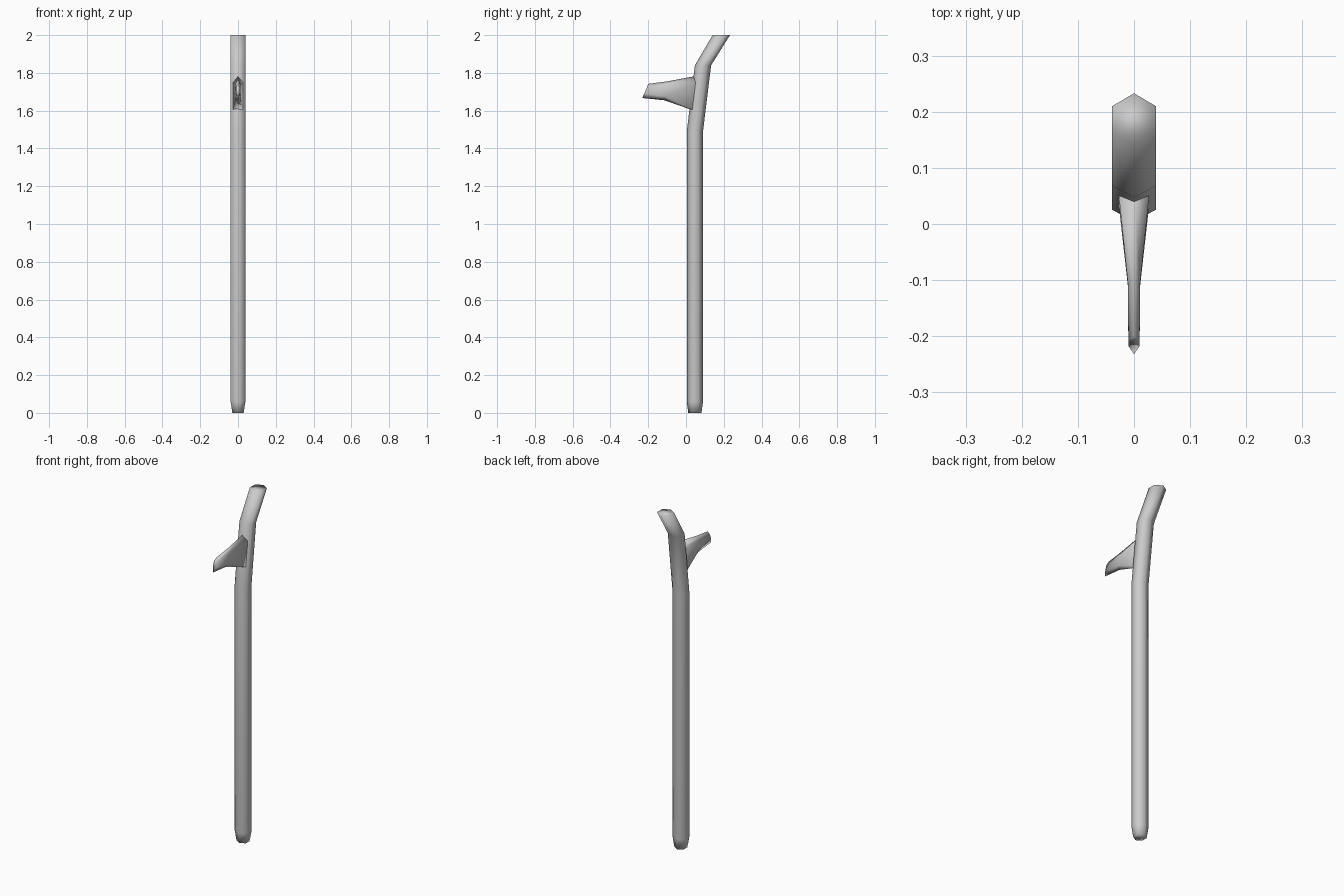
import bpy, bmesh

if "Cube" in bpy.data.objects:
    bpy.data.objects.remove(bpy.data.objects["Cube"])


def loft(name, rings):
    """Skin a closed tube through rings of equal vertex count and cap both ends."""
    bm = bmesh.new()
    loops = [[bm.verts.new(p) for p in ring] for ring in rings]
    n = len(loops[0])
    for a, b in zip(loops, loops[1:]):
        for i in range(n):
            j = (i + 1) % n
            bm.faces.new((a[i], a[j], b[j], b[i]))
    bm.faces.new(loops[0])
    bm.faces.new(loops[-1])
    bmesh.ops.recalc_face_normals(bm, faces=bm.faces[:])
    for f in bm.faces:
        f.smooth = True
    mesh = bpy.data.meshes.new(name)
    bm.to_mesh(mesh)
    bm.free()
    obj = bpy.data.objects.new(name, mesh)
    bpy.context.collection.objects.link(obj)
    return obj


def hexagon(y, z, hx, ry):
    """Horizontal hexagon with its points facing front and back."""
    return [(0, y - ry, z), (hx, y - ry / 2, z), (hx, y + ry / 2, z),
            (0, y + ry, z), (-hx, y + ry / 2, z), (-hx, y - ry / 2, z)]


def blade_section(w, top, shoulder, low, bottom):
    """Upright six-sided section; each level is a (y, z) pair."""
    return [(0, *top), (w, *shoulder), (w, *low),
            (0, *bottom), (-w, *low), (-w, *shoulder)]


# Bent pole: tapered foot, straight shaft, two bends towards the back
loft("pole", [
    hexagon(0.047, 0.0, 0.030, 0.035),
    hexagon(0.047, 0.06, 0.039, 0.043),
    hexagon(0.047, 1.49, 0.039, 0.043),
    hexagon(0.090, 1.84, 0.039, 0.043),
    hexagon(0.187, 2.0, 0.039, 0.046),
])

# Side spur: wide root sunk in the pole, thin slanted tip
loft("spur", [
    blade_section(0.028, (0.06, 1.785), (0.06, 1.75), (0.042, 1.602), (0.042, 1.60)),
    blade_section(0.011, (-0.10, 1.755), (-0.105, 1.735), (-0.11, 1.675), (-0.115, 1.655)),
    blade_section(0.010, (-0.20, 1.742), (-0.207, 1.722), (-0.217, 1.692), (-0.232, 1.667)),
])
